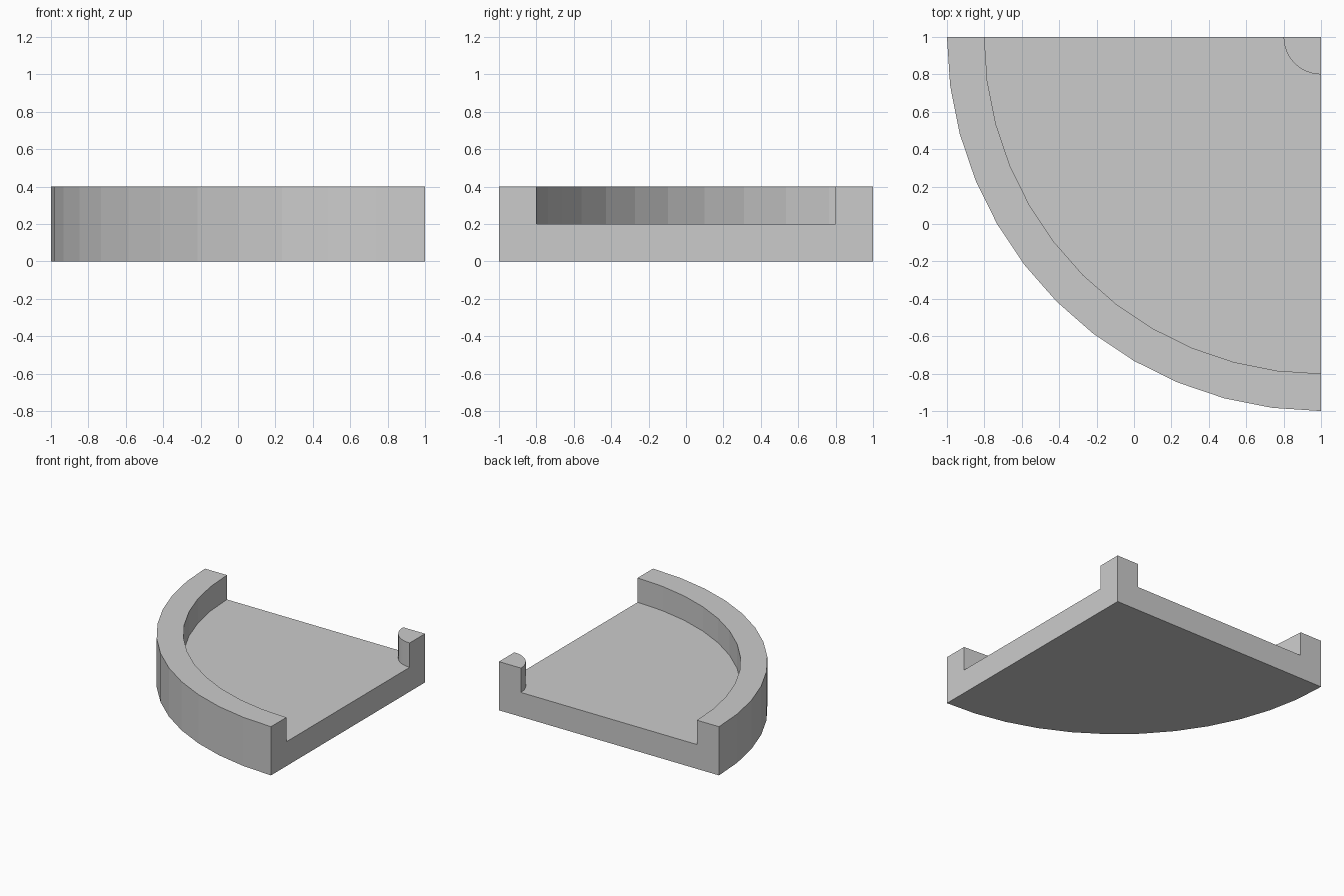
import bpy, bmesh, math
from mathutils import Matrix, Vector

if "Cube" in bpy.data.objects:
    bpy.data.objects.remove(bpy.data.objects["Cube"])

STEPS = 12          # facets per quarter turn
CORNER = (1, 1)     # centre of the arcs

# Cross-section as (radius, height): floor, rim and corner post
PROFILE = [(0, 0), (2, 0), (2, 0.4), (1.8, 0.4), (1.8, 0.2),
           (0.2, 0.2), (0.2, 0.4), (0, 0.4)]

bm = bmesh.new()


def section(angle):
    """Place the cross-section at an angle, sharing the axis vertices."""
    ring = []
    for i, (r, z) in enumerate(PROFILE):
        if r == 0:
            ring.append(axis[z])
        else:
            ring.append(bm.verts.new((CORNER[0] + r * math.cos(angle),
                                      CORNER[1] + r * math.sin(angle), z)))
    return ring


# Quarter-turn sweep of the cross-section
axis = {z: bm.verts.new((*CORNER, z)) for r, z in PROFILE if r == 0}
rings = [section(math.pi + i * math.pi / 2 / STEPS) for i in range(STEPS + 1)]
for a, b in zip(rings, rings[1:]):
    for i in range(len(PROFILE) - 1):
        quad = dict.fromkeys([a[i], a[i + 1], b[i + 1], b[i]])
        bm.faces.new(list(quad))

# Straight cut sides
bm.faces.new(rings[0])
bm.faces.new(rings[-1])
bmesh.ops.recalc_face_normals(bm, faces=bm.faces)

mesh = bpy.data.meshes.new("quarter_round_tray")
bm.to_mesh(mesh)
bm.free()
tray = bpy.data.objects.new("quarter_round_tray", mesh)
bpy.context.collection.objects.link(tray)
